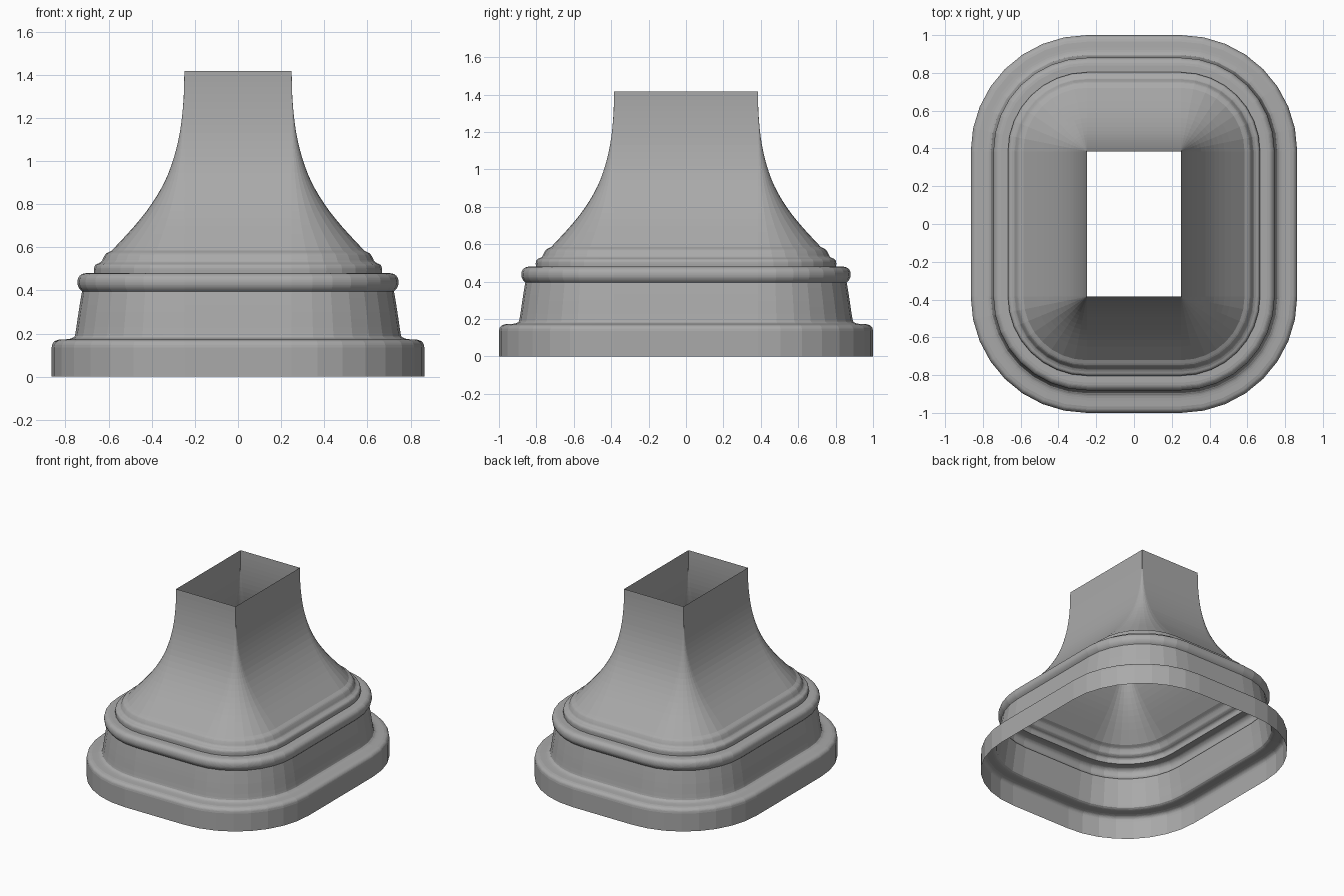
import bpy, bmesh, math
from mathutils import Vector

if "Cube" in bpy.data.objects:
    bpy.data.objects.remove(bpy.data.objects["Cube"])

CX, CY, SEG = 0.249, 0.385, 8   # core rectangle and facets per corner

mat = bpy.data.materials.new("plain grey")
mat.diffuse_color = (0.4, 0.4, 0.4, 1)
mat.use_nodes = True
mat.node_tree.nodes["Principled BSDF"].inputs["Base Color"].default_value = mat.diffuse_color

# smooth runs of (outward offset, height), creased where runs meet
runs = [
    [(0.615, 0.0), (0.615, 0.135)],
    [(0.615, 0.135), (0.611, 0.153), (0.599, 0.166), (0.580, 0.172)],
    [(0.580, 0.172), (0.535, 0.175), (0.514, 0.183), (0.505, 0.20), (0.490, 0.30), (0.476, 0.385), (0.474, 0.395)],
    [(0.474, 0.395), (0.486, 0.408), (0.494, 0.425), (0.495, 0.445), (0.489, 0.463), (0.474, 0.476), (0.455, 0.480)],
    [(0.455, 0.480), (0.418, 0.480)],
    [(0.418, 0.480), (0.418, 0.505), (0.411, 0.519), (0.396, 0.526)],
    [(0.396, 0.526), (0.383, 0.535), (0.374, 0.553), (0.362, 0.571), (0.336, 0.585)],
    [(0.336, 0.585), (0.230, 0.70), (0.152, 0.80), (0.088, 0.91), (0.047, 1.02),
     (0.021, 1.13), (0.007, 1.24), (0.001, 1.34), (0.0, 1.417)],
]


def spline(pts, n):
    """Catmull-Rom through the points."""
    p = [Vector(q) for q in pts]
    if len(p) == 2:
        return p
    p = [2 * p[0] - p[1]] + p + [2 * p[-1] - p[-2]]
    out = []
    for i in range(1, len(p) - 2):
        a, b, c, d = p[i - 1:i + 3]
        for k in range(n):
            t = k / n
            out.append(0.5 * (2 * b + (c - a) * t + (2 * a - 5 * b + 4 * c - d) * t * t
                              + (3 * b - a - 3 * c + d) * t ** 3))
    return out + [p[-2]]


profile = []
for run in runs:
    pts = spline(run, 3)
    profile += pts if not profile else pts[1:]

# moulded pedestal shell: rounded rectangle rings, open at both ends
bm = bmesh.new()
rings = []
for d, z in profile:
    d = max(d, 0)
    ring = []
    for q, (sx, sy) in enumerate([(1, 1), (-1, 1), (-1, -1), (1, -1)]):
        for k in range(SEG + 1):
            a = math.pi / 2 * (q + k / SEG)
            ring.append(bm.verts.new((sx * CX + d * math.cos(a), sy * CY + d * math.sin(a), z)))
    rings.append(ring)
for lo, hi in zip(rings, rings[1:]):
    n = len(lo)
    for i in range(n):
        j = (i + 1) % n
        bm.faces.new((lo[i], lo[j], hi[j], hi[i]))
bmesh.ops.remove_doubles(bm, verts=bm.verts, dist=1e-5)

me = bpy.data.meshes.new("moulded_pedestal")
bm.to_mesh(me)
bm.free()
me.materials.append(mat)
ob = bpy.data.objects.new("moulded_pedestal", me)
bpy.context.collection.objects.link(ob)
